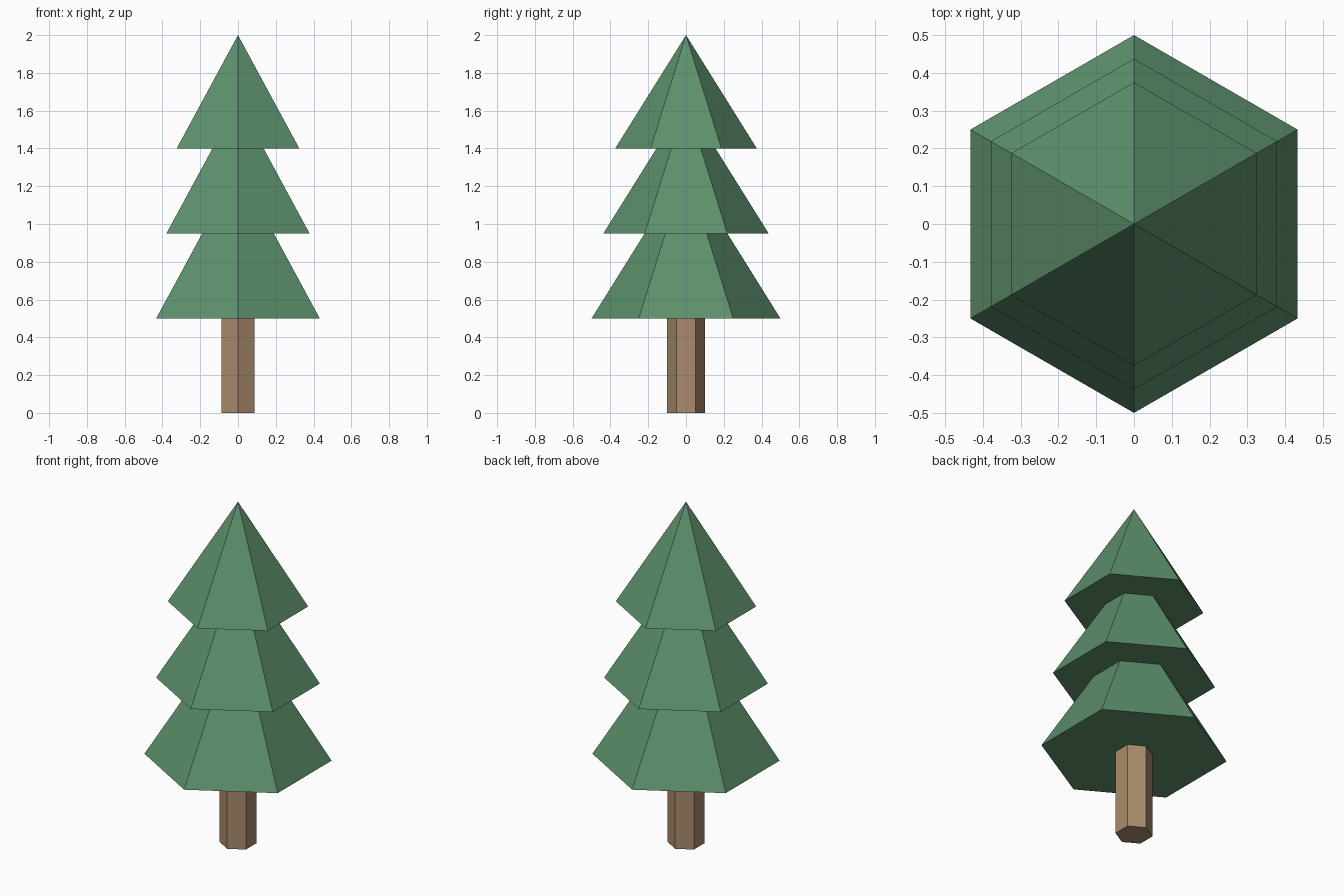
import bpy

if "Cube" in bpy.data.objects:
    bpy.data.objects.remove(bpy.data.objects["Cube"])


def material(name, color):
    mat = bpy.data.materials.new(name)
    mat.diffuse_color = (*color, 1.0)
    mat.use_nodes = True
    mat.node_tree.nodes["Principled BSDF"].inputs["Base Color"].default_value = mat.diffuse_color
    return mat


def hex_part(name, bottom_radius, top_radius, bottom, height, mat):
    """Six-sided closed cone or prism with corners on the y axis."""
    bpy.ops.mesh.primitive_cone_add(
        vertices=6, radius1=bottom_radius, radius2=top_radius, depth=height,
        location=(0, 0, bottom + height / 2))
    part = bpy.context.object
    part.name = name
    part.data.materials.append(mat)
    return part


bark = material("bark", (0.40, 0.26, 0.15))
needles = material("needles", (0.11, 0.28, 0.15))

# Trunk
hex_part("trunk", 0.1, 0.1, 0.0, 0.5, bark)

# Overlapping foliage tiers, shrinking upwards
for i, tier in enumerate(("lower", "middle", "upper")):
    hex_part(f"{tier}_foliage", 0.5 - 0.0625 * i, 0.0,
             0.5 + 0.45 * i, 0.8 - 0.1 * i, needles)
